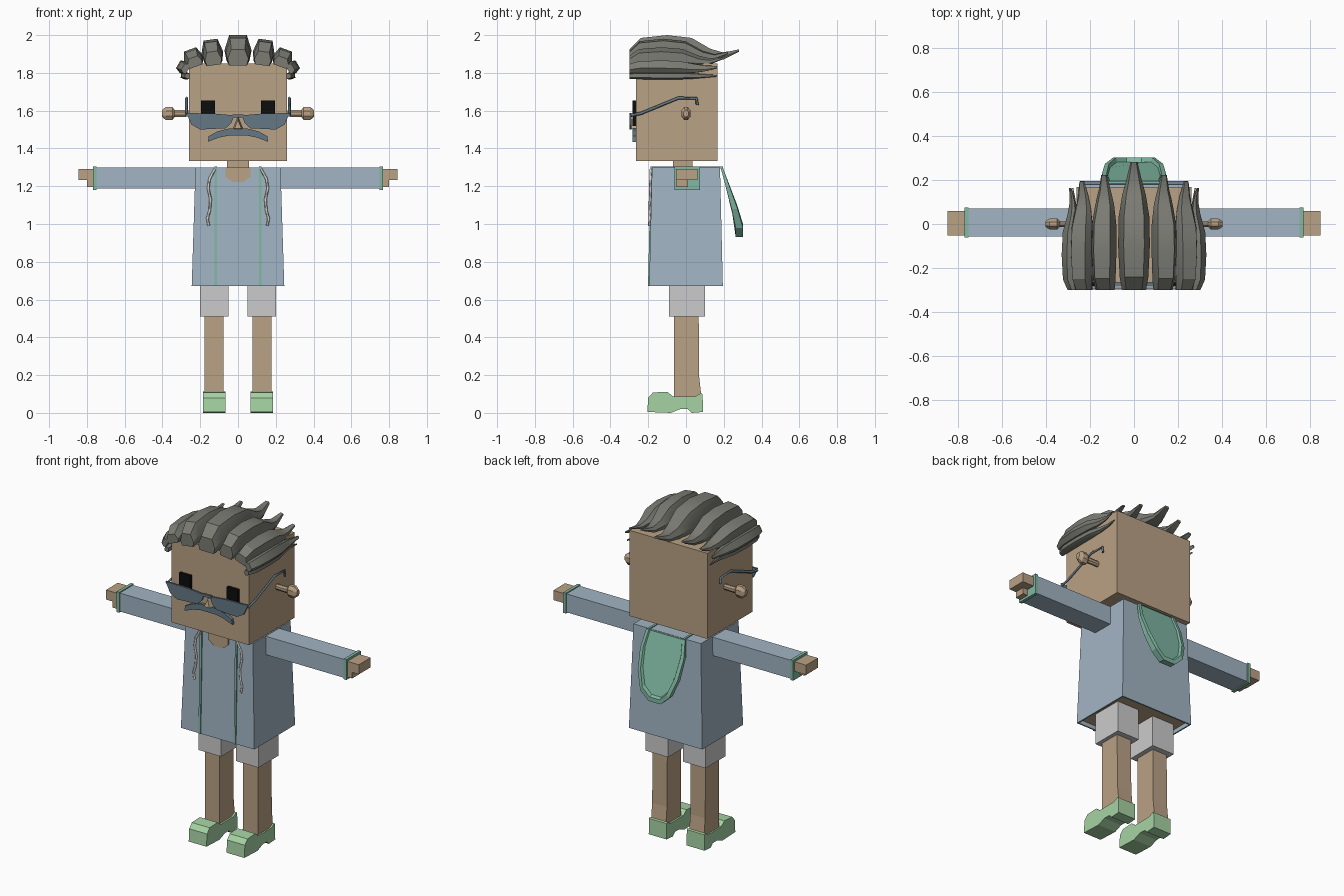
import bpy, bmesh, math

if "Cube" in bpy.data.objects:
    bpy.data.objects.remove(bpy.data.objects["Cube"], do_unlink=True)


def material(name, r, g, b):
    m = bpy.data.materials.new(name)
    m.use_nodes = True
    m.diffuse_color = (r, g, b, 1)
    node = next(n for n in m.node_tree.nodes if n.type == 'BSDF_PRINCIPLED')
    node.inputs["Base Color"].default_value = (r, g, b, 1)
    node.inputs["Roughness"].default_value = 0.8
    return m


skin = material("skin", .49, .36, .235)
hair = material("grey hair", .2, .2, .175)
cloth = material("blue jacket", .36, .46, .55)
trim = material("teal trim", .22, .48, .37)
shoe_green = material("light green", .38, .65, .37)
grey = material("light grey", .6, .6, .6)
cord = material("cord white", .68, .66, .62)
slate = material("slate", .13, .19, .235)
black = material("black", .004, .004, .004)


def finish(name, bm, *mats):
    bmesh.ops.recalc_face_normals(bm, faces=bm.faces)
    me = bpy.data.meshes.new(name)
    bm.to_mesh(me)
    bm.free()
    for m in mats:
        me.materials.append(m)
    ob = bpy.data.objects.new(name, me)
    bpy.context.collection.objects.link(ob)
    return ob


def loft(name, rings, mat):
    """Skin equal-length rings of points and cap both ends."""
    bm = bmesh.new()
    rows = [[bm.verts.new(p) for p in ring] for ring in rings]
    n = len(rows[0])
    for a, b in zip(rows, rows[1:]):
        for i in range(n):
            j = (i + 1) % n
            bm.faces.new((a[i], a[j], b[j], b[i]))
    bm.faces.new(rows[0])
    bm.faces.new(rows[-1])
    return finish(name, bm, mat)


def rect(x0, x1, y0, y1, z):
    return [(x0, y0, z), (x1, y0, z), (x1, y1, z), (x0, y1, z)]


def box(name, x0, x1, y0, y1, z0, z1, mat):
    return loft(name, [rect(x0, x1, y0, y1, z0), rect(x0, x1, y0, y1, z1)], mat)


def side_prism(name, profile, x0, x1, mat):
    return loft(name, [[(x, y, z) for y, z in profile] for x in (x0, x1)], mat)


def front_plate(name, profile, y0, y1, mat):
    return loft(name, [[(x, y, z) for x, z in profile] for y in (y0, y1)], mat)


def tube(name, points, radius, mat):
    cu = bpy.data.curves.new(name, 'CURVE')
    cu.dimensions = '3D'
    cu.bevel_depth = radius
    cu.bevel_resolution = 0
    sp = cu.splines.new('POLY')
    sp.points.add(len(points) - 1)
    for p, co in zip(sp.points, points):
        p.co = (*co, 1)
    cu.use_fill_caps = True
    cu.materials.append(mat)
    ob = bpy.data.objects.new(name, cu)
    bpy.context.collection.objects.link(ob)


def jacket_front(z):
    return -.18 - .015 * (1.3 - z) / .63


# Head, neck and chest opening
box("head", -.26, .26, -.265, .167, 1.333, 1.85, skin)
box("neck", -.058, .058, -.07, .035, 1.25, 1.34, skin)
front_plate("chest_opening", [(-.065, 1.3), (-.065, 1.25), (-.03, 1.222),
            (.03, 1.222), (.065, 1.25), (.065, 1.3)], -.188, -.178, skin)

# Jacket with a hollow underside
jacket = loft("jacket", [rect(-.245, .245, -.195, .195, .672),
                         rect(-.225, .225, -.18, .18, 1.3)], cloth)
bm = bmesh.new()
bm.from_mesh(jacket.data)
bottom = min(bm.faces, key=lambda f: f.calc_center_median().z)
bmesh.ops.inset_region(bm, faces=[bottom], thickness=.012)
top = bmesh.ops.extrude_face_region(bm, geom=[bottom])
for item in top["geom"]:
    if isinstance(item, bmesh.types.BMVert):
        item.co.z += .025
    elif isinstance(item, bmesh.types.BMFace):
        item.material_index = 1
if bottom.is_valid:
    bm.faces.remove(bottom)
bm.to_mesh(jacket.data)
bm.free()
jacket.data.materials.append(skin)

# Hood: a shield-shaped dish hanging from the shoulders
half = [(.13, 1.3), (.145, 1.2), (.132, 1.08), (.095, .98), (.04, .93)]
outline = half + [(-x, z) for x, z in reversed(half)]


def hood_ring(scale, depth):
    ring = []
    for x, z in outline:
        t = min(1, (1.3 - z) / .3)
        ring.append((x * scale, .183 + .08 * t + depth * (.3 + .7 * t),
                     1.3 + (z - 1.3) * (.5 + scale / 2)))
    return ring


loft("hood", [hood_ring(1, 0), hood_ring(1, .038), hood_ring(.86, .038),
              hood_ring(.82, .018)], trim)

# Nose, with a wide base
loft("nose", [[(-.028, -.264, 1.5), (.028, -.264, 1.5), (0, -.264, 1.57)],
              [(-.018, -.3, 1.505), (.018, -.3, 1.505), (0, -.29, 1.55)]], skin)

# Moustache
upper = [(.16, 1.435), (.155, 1.465), (.11, 1.49), (.05, 1.505)]
lower = [(.05, 1.468), (.1, 1.458)]
arc = upper[::-1] + lower[::-1]
front_plate("moustache", [(-x, z) for x, z in upper] + upper[::-1]
            + lower[::-1] + [(-x, z) for x, z in lower], -.283, -.264, slate)

# Glasses bridge
box("glasses_bridge", -.03, .03, -.3, -.288, 1.565, 1.58, slate)

lens = [(.275, 1.588), (.12, 1.584), (.02, 1.575), (.035, 1.535),
        (.065, 1.507), (.2, 1.5), (.245, 1.525)]
shoe = [(-.205, .005), (-.2, .08), (-.175, .108), (-.1, .112), (-.07, .088),
        (.05, .088), (.08, .105), (.088, .1), (.09, .005), (.03, 0),
        (.01, .02), (-.03, .02), (-.08, 0)]
strip = [(-.201, .672), (-.187, 1.305), (.195, 1.305), (.195, 1.295),
         (-.176, 1.295), (-.19, .672)]
ear = [(.25, .018), (.335, .02), (.348, .038), (.382, .038), (.402, .02)]

# Paired parts
for s, side in ((1, "left"), (-1, "right")):
    box(side + "_eye", s * .122, s * .196, -.284, -.264, 1.52, 1.655, black)
    front_plate(side + "_lens", [(s * x, z) for x, z in lens], -.298, -.288, slate)
    tube(side + "_glasses_arm", [(s * .272, y, z) for y, z in
         ((-.292, 1.575), (-.24, 1.585), (-.04, 1.667), (.055, 1.665),
          (.06, 1.63))], .008, slate)
    loft(side + "_ear", [[(s * x, .7 * r * math.cos(a), 1.585 + r * math.sin(a))
         for a in [(k + .5) * math.pi / 4 for k in range(8)]] for x, r in ear], skin)

    box(side + "_sleeve", s * .2, s * .76, -.057, .07, 1.187, 1.298, cloth)
    box(side + "_cuff", s * .75, s * .768, -.062, .075, 1.181, 1.304, trim)
    box(side + "_hand", s * .76, s * .845, -.053, .06, 1.232, 1.29, skin)
    box(side + "_thumb", s * .76, s * .8, -.053, .01, 1.195, 1.235, skin)

    side_prism(side + "_trim", strip, s * .111, s * .124, trim)
    drape = ((.122, 1.29), (.15, 1.24), (.158, 1.19), (.145, 1.13),
             (.15, 1.07), (.162, 1.03), (.155, .99))
    tube(side + "_drawstring", [(s * x, jacket_front(z) - .006, z)
         for x, z in drape], .007, cord)

    box(side + "_short", s * .05, s * .2, -.09, .1, .51, .697, grey)
    loft(side + "_leg", [rect(s * .078, s * .177, -.063, y, z) for y, z in
         ((.083, .07), (.07, .19), (.067, .53))], skin)
    side_prism(side + "_shoe", shoe, s * .067, s * .186, shoe_green)

# Hair: swept-back strands with a six-sided section (y, top, bottom, half width)
stations = [(-.3, .06, -.025, .055), (-.24, .12, -.01, .065), (-.1, .135, 0, .072),
            (.03, .12, 0, .07), (.13, .062, 0, .054), (.2, .042, .006, .035),
            (.28, .06, .046, .016)]


def strand(name, side, x, z, tilt, width, height, length):
    c, s = math.cos(math.radians(tilt)), math.sin(math.radians(tilt))
    rings = []
    for y, t, b, w in stations:
        t, b, w = t * height, b * height, w * width
        m = b + (t - b) * .4
        section = [(-w * .65, t), (w * .65, t), (w, m), (w * .85, b),
                   (-w * .85, b), (-w, m)]
        rings.append([(side * (x + u * c + v * s), -.3 + (y + .3) * length,
                       z - u * s + v * c) for u, v in section])
    ob = loft(name, rings, hair)
    bpy.ops.object.select_all(action='DESELECT')
    ob.select_set(True)
    bpy.context.view_layer.objects.active = ob
    bpy.ops.object.shade_smooth_by_angle(angle=math.radians(30))


strand("top_strand", 1, 0, 1.865, 0, 1, 1, 1)
for s, side in ((1, "left"), (-1, "right")):
    strand(side + "_upper_strand", s, .13, 1.862, 8, .8, .85, .9)
    strand(side + "_outer_strand", s, .226, 1.848, 20, .72, .6, .85)
    strand(side + "_temple_strand", s, .272, 1.82, 60, .5, .38, .8)
    strand(side + "_lower_strand", s, .262, 1.783, 85, .27, .3, .8)
